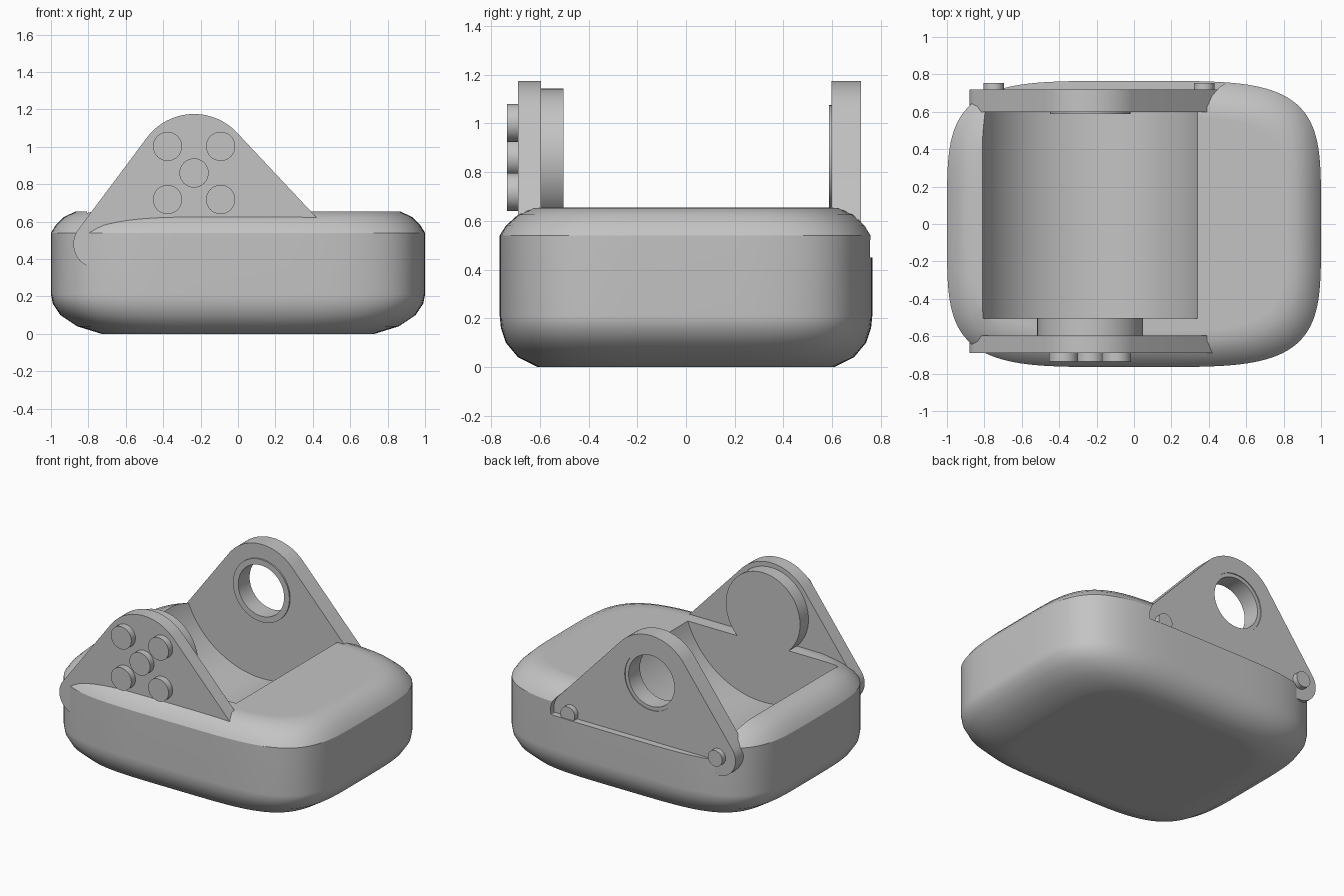
import bpy, bmesh, math

if "Cube" in bpy.data.objects:
    bpy.data.objects.remove(bpy.data.objects["Cube"], do_unlink=True)

grey = bpy.data.materials.new("light grey")
grey.use_nodes = True
colour = (0.55, 0.55, 0.55, 1)
grey.diffuse_color = colour
grey.node_tree.nodes["Principled BSDF"].inputs["Base Color"].default_value = colour

HUB_X, HUB_Z = -0.235, 0.86
# Rounded corners of the bracket: x, z, radius
CORNERS = [(HUB_X, HUB_Z, 0.315), (-0.75, 0.48, 0.13), (0.375, 0.48, 0.13)]


def loft(name, rings):
    """Join equal-length rings of points with quads and cap both ends."""
    bm = bmesh.new()
    loops = [[bm.verts.new(p) for p in ring] for ring in rings]
    n = len(loops[0])
    for a, b in zip(loops, loops[1:]):
        for i in range(n):
            j = (i + 1) % n
            bm.faces.new((a[i], a[j], b[j], b[i]))
    bm.faces.new(loops[0])
    bm.faces.new(loops[-1])
    bmesh.ops.recalc_face_normals(bm, faces=bm.faces)
    mesh = bpy.data.meshes.new(name)
    bm.to_mesh(mesh)
    bm.free()
    mesh.materials.append(grey)
    ob = bpy.data.objects.new(name, mesh)
    bpy.context.collection.objects.link(ob)
    return ob


def angles(n):
    return [2 * math.pi * i / n for i in range(n)]


def disc(name, x, z, radius, y0, y1, n=64):
    """Cylinder lying along y."""
    return loft(name, [[(x + radius * math.cos(t), y, z + radius * math.sin(t))
                        for t in angles(n)] for y in (y0, y1)])


def bracket(name, y0, y1, floor=0.0):
    """Plate wrapped round the three corner circles, optionally flat-bottomed."""
    outline = []
    for t in angles(120):
        c, s = math.cos(t), math.sin(t)
        x, z, r = max(CORNERS, key=lambda k: k[0] * c + k[1] * s + k[2])
        outline.append((x + r * c, max(z + r * s, floor)))
    return loft(name, [[(x, y, z) for x, z in outline] for y in (y0, y1)])


def activate(ob):
    bpy.ops.object.select_all(action='DESELECT')
    ob.select_set(True)
    bpy.context.view_layer.objects.active = ob


def cut(ob, cutter):
    mod = ob.modifiers.new("cut", 'BOOLEAN')
    mod.operation, mod.solver, mod.object = 'DIFFERENCE', 'EXACT', cutter
    activate(ob)
    bpy.ops.object.modifier_apply(modifier=mod.name)
    bpy.data.objects.remove(cutter, do_unlink=True)


def smooth(ob):
    activate(ob)
    bpy.ops.object.shade_smooth_by_angle(angle=math.radians(32))


# Soft rounded body: half width, half depth, height
PROFILE = [(0.66, 0.54, 0), (0.73, 0.61, 0), (0.86, 0.69, 0.04), (0.95, 0.74, 0.1),
           (0.99, 0.76, 0.16), (1, 0.765, 0.21), (1, 0.765, 0.54), (0.975, 0.74, 0.58),
           (0.93, 0.69, 0.625), (0.87, 0.63, 0.653), (0.81, 0.57, 0.655)]


def rounded(v):
    return math.copysign(abs(v) ** (2 / 4.4), v)


body = loft("body", [[(w * rounded(math.cos(t)), d * rounded(math.sin(t)), z)
                      for t in angles(128)] for w, d, z in PROFILE])
cut(body, disc("trough_cutter", HUB_X, HUB_Z, 0.61, -0.505, 0.6, 128))
cut(body, bracket("recess_cutter", 0.7, 0.95, 0.45))
weighted = body.modifiers.new("weighted normals", 'WEIGHTED_NORMAL')
weighted.keep_sharp = True
smooth(body)

# Front bracket with hub and five studs
smooth(bracket("front_bracket", -0.69, -0.595))
smooth(disc("front_hub", HUB_X, HUB_Z, 0.283, -0.6, -0.503))
for i, (dx, dz) in enumerate([(0, 0), (1, 1), (1, -1), (-1, 1), (-1, -1)]):
    smooth(disc(f"front_stud_{i + 1}", HUB_X + 0.142 * dx, HUB_Z + 0.142 * dz,
                0.078, -0.735, -0.685, 32))

# Back bracket with lined hole and two bolts
back = bracket("back_bracket", 0.598, 0.718)
cut(back, disc("hole_cutter", HUB_X, HUB_Z, 0.2, 0.5, 0.8))
smooth(back)
ring = disc("bearing_ring", HUB_X, HUB_Z, 0.215, 0.588, 0.712)
cut(ring, disc("bore_cutter", HUB_X, HUB_Z, 0.175, 0.5, 0.8))
smooth(ring)
for side, x, z, r in (("right",) + CORNERS[1], ("left",) + CORNERS[2]):
    smooth(disc(f"{side}_bolt", x, z, 0.055, 0.71, 0.755, 32))
